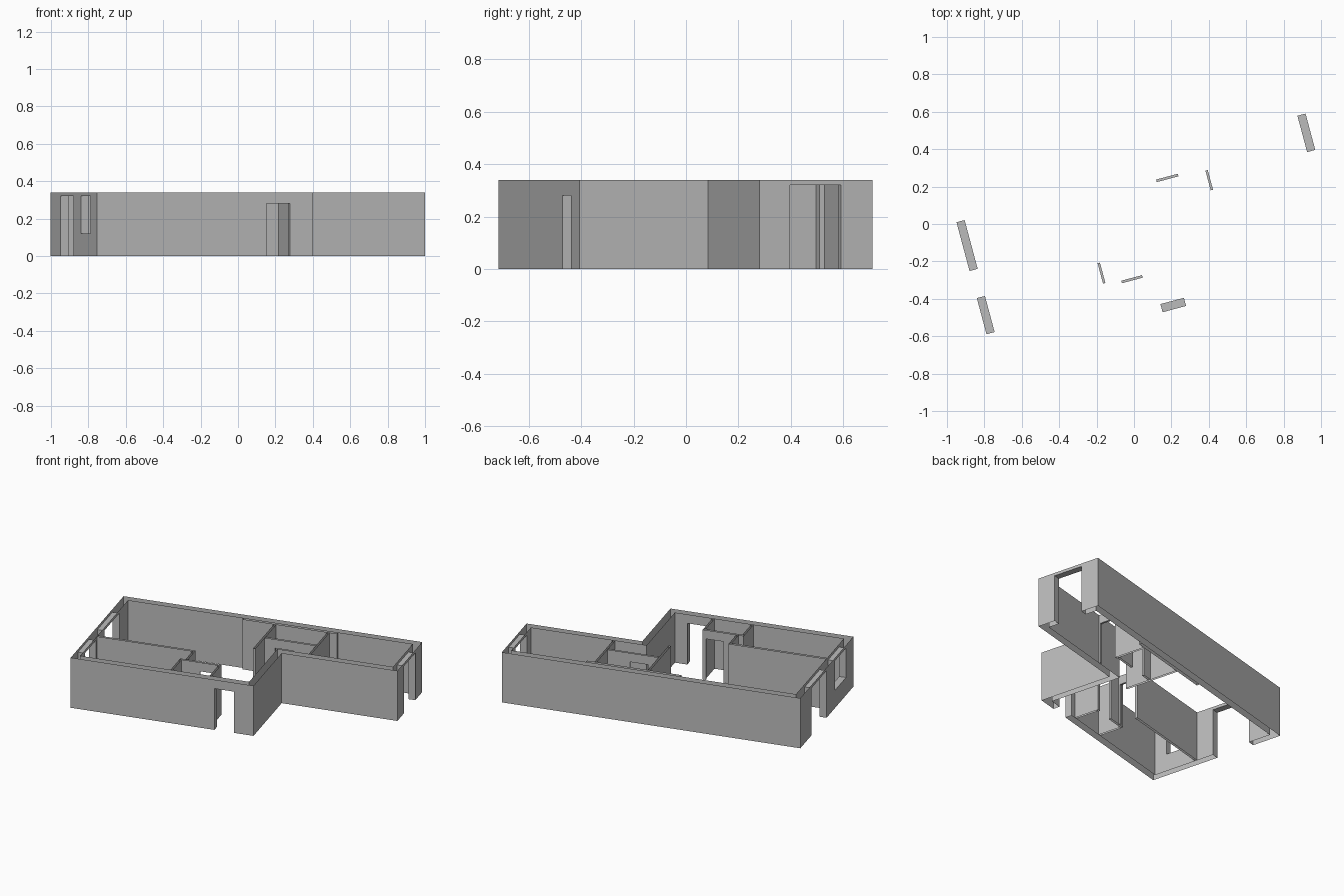
import bpy, bmesh, math
from mathutils import Matrix

cube = bpy.data.objects.get("Cube")
if cube:
    bpy.data.objects.remove(cube, do_unlink=True)

HEIGHT = 0.34
THICK = 0.045
# The plan is drawn square to its own walls, then turned and centred
PLACE = Matrix.Translation((-0.755, -0.715, 0)) @ Matrix.Rotation(math.radians(15), 4, 'Z')

plaster = bpy.data.materials.new("grey plaster")
plaster.use_nodes = True
GREY = (0.5, 0.5, 0.5, 1)
plaster.diffuse_color = GREY
plaster.node_tree.nodes["Principled BSDF"].inputs["Base Color"].default_value = GREY


def quad(bm, *points):
    bm.faces.new([bm.verts.new(p) for p in points])


def panel(bm, a, b, z0=0, z1=HEIGHT):
    """Upright face, outward to the right of a -> b."""
    quad(bm, (*a, z0), (*b, z0), (*b, z1), (*a, z1))


def pierced_panel(bm, a, b, holes=()):
    """Upright face from a to b with rectangular openings along its axis."""
    axis = 0 if abs(b[0] - a[0]) > abs(b[1] - a[1]) else 1
    other = a[1 - axis]
    lo, hi = sorted((a[axis], b[axis]))

    def strip(s, e, z0, z1):
        p, q = ((s, other), (e, other)) if axis == 0 else ((other, s), (other, e))
        if a[axis] > b[axis]:
            p, q = q, p
        panel(bm, p, q, z0, z1)

    at = lo
    for s, e, z0, z1 in sorted(holes):
        strip(at, s, 0, HEIGHT)
        strip(s, e, z1, HEIGHT)
        if z0 > 0:
            strip(s, e, 0, z0)
        at = e
    strip(at, hi, 0, HEIGHT)


def reveal(bm, axis, c0, c1, hole):
    """Jambs, head and sill of an opening through a wall from c0 to c1."""
    s, e, z0, z1 = hole
    if axis == 0:
        corners = [(s, c0), (s, c1), (e, c1), (e, c0)]
    else:
        corners = [(c1, s), (c0, s), (c0, e), (c1, e)]
    panel(bm, corners[0], corners[1], z0, z1)
    panel(bm, corners[2], corners[3], z0, z1)
    quad(bm, *[(*c, z1) for c in corners])
    if z0 > 0:
        quad(bm, *[(*c, z0) for c in reversed(corners)])


def finish(bm, name):
    bmesh.ops.remove_doubles(bm, verts=bm.verts, dist=0.0001)
    bm.transform(PLACE)
    mesh = bpy.data.meshes.new(name)
    bm.to_mesh(mesh)
    bm.free()
    mesh.materials.append(plaster)
    bpy.context.collection.objects.link(bpy.data.objects.new(name, mesh))


def partition(name, u0, u1, v0, v1, hole=None):
    """Thin inside wall, open above and below, with an optional doorway."""
    bm = bmesh.new()
    axis = 0 if u1 - u0 > v1 - v0 else 1
    corners = [(u0, v0), (u1, v0), (u1, v1), (u0, v1)]
    for i in range(4):
        holes = [hole] if hole and i % 2 == axis else []
        pierced_panel(bm, corners[i], corners[(i + 1) % 4], holes)
    if hole:
        reveal(bm, axis, *((v0, v1) if axis == 0 else (u0, u1)), hole)
    finish(bm, name)


# Outside walls: an L-shaped double shell
STEP_U, STEP_V, LONG, DEEP = 1.196, 0.507, 1.953, 0.952
outer = [(0, 0), (STEP_U, 0), (STEP_U, STEP_V), (LONG, STEP_V), (LONG, DEEP), (0, DEEP)]
T = THICK
inner = [(T, T), (STEP_U - T, T), (STEP_U - T, STEP_V + T),
         (LONG - T, STEP_V + T), (LONG - T, DEEP - T), (T, DEEP - T)]
openings = {
    0: [(0.94, 1.07, 0, 0.28)],                            # front door
    3: [(0.627, 0.828, 0, 0.32)],                          # end door
    5: [(0.13, 0.33, 0.12, 0.32), (0.48, 0.75, 0, 0.32)],  # window and terrace door
}
bm = bmesh.new()
for i in range(6):
    j = (i + 1) % 6
    holes = openings.get(i, [])
    pierced_panel(bm, outer[i], outer[j], holes)
    pierced_panel(bm, inner[j], inner[i], holes)
    axis = i % 2
    c0, c1 = sorted((outer[i][1 - axis], inner[i][1 - axis]))
    for hole in holes:
        reveal(bm, axis, c0, c1, hole)
finish(bm, "outside_walls")

# Inside walls around the front bedroom and bathroom
BACK = DEEP - T
partition("front_bedroom_long_wall", T, 0.685, 0.345, 0.36)
partition("front_bedroom_door_wall", 0.672, 0.685, 0.22, 0.345, (0.23, 0.343, 0, 0.28))
partition("front_bath_side_wall", 0.637, 0.65, T, 0.206)
partition("front_bath_door_wall", 0.637, 0.905, 0.206, 0.22, (0.77, 0.885, 0, 0.28))
partition("front_bath_hall_wall", 0.892, 0.905, T, 0.206)

# Inside walls around the back bathroom and bedroom
partition("back_lining", 0.8, 1.42, 0.887, BACK)
partition("back_bath_side_wall", 1.008, 1.022, 0.51, 0.887)
partition("back_bath_door_wall", 1.022, 1.357, 0.68, 0.694, (1.09, 1.21, 0, 0.28))
partition("back_bedroom_door_wall", 1.357, 1.37, STEP_V + T, 0.887, (0.563, 0.672, 0, 0.28))
